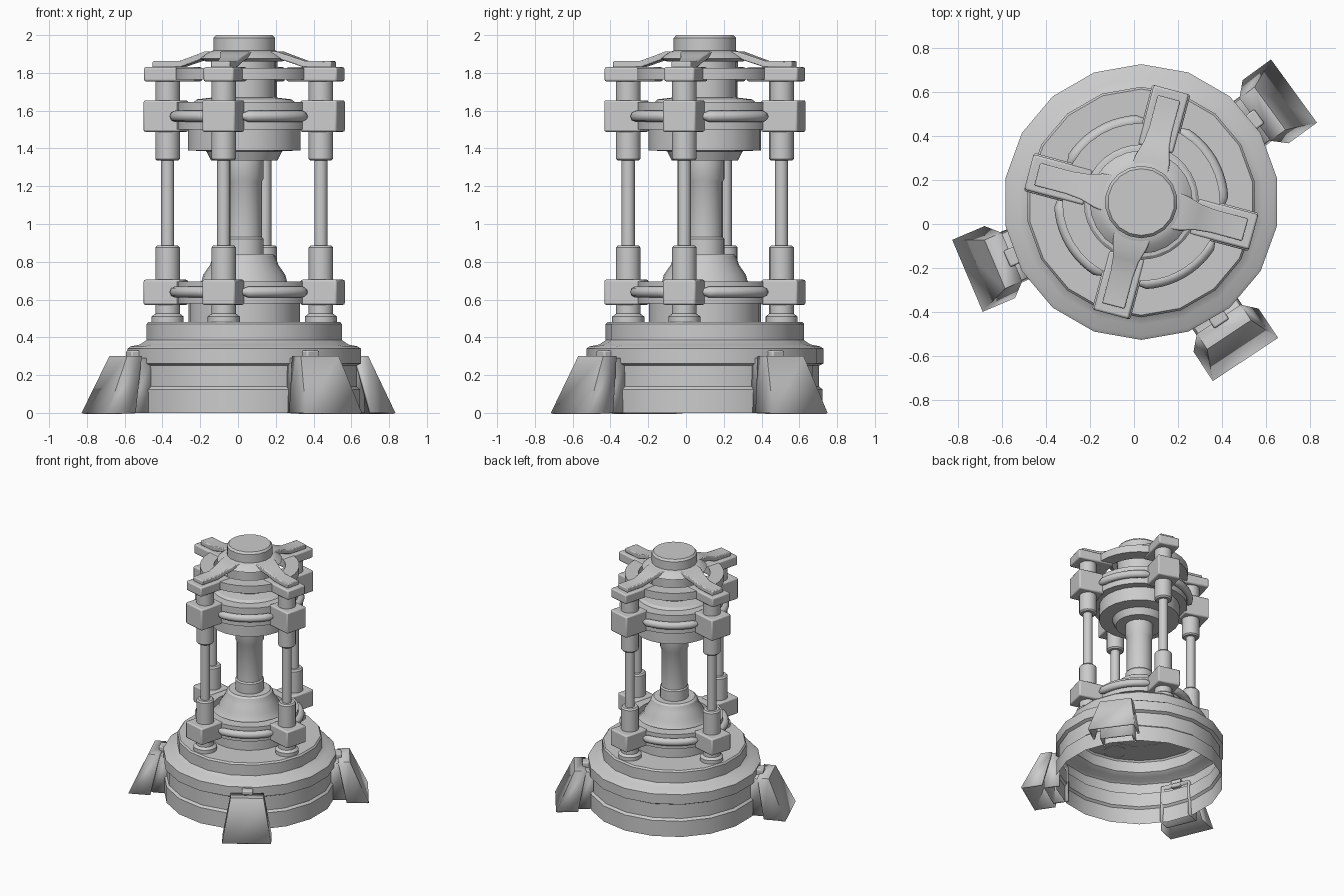
import bpy, bmesh
from math import sin, cos, pi, radians
from mathutils import Matrix, Vector

if "Cube" in bpy.data.objects:
    bpy.data.objects.remove(bpy.data.objects["Cube"], do_unlink=True)

AXIS = Vector((0.033, 0.1, 0))          # axis of the tower
ROD_ANGLES = [75, 165, 255, 345]
LEG_ANGLES = [36, 203, 303.5]
ROD_R = 0.42

grey = bpy.data.materials.new("plain grey")
grey.use_nodes = True
grey.diffuse_color = (0.6, 0.6, 0.6, 1)
grey.node_tree.nodes["Principled BSDF"].inputs["Base Color"].default_value = (0.6, 0.6, 0.6, 1)


def finish(ob, bevel=0):
    ob.data.materials.append(grey)
    bpy.context.view_layer.objects.active = ob
    for o in bpy.context.selected_objects:
        o.select_set(False)
    ob.select_set(True)
    if ob.type == 'MESH':
        bpy.ops.object.shade_smooth_by_angle(angle=radians(32))
    if bevel:
        mod = ob.modifiers.new("soft edges", 'BEVEL')
        mod.width, mod.segments = bevel, 2
    return ob


def from_bmesh(name, bm, angle=0, bevel=0):
    me = bpy.data.meshes.new(name)
    bm.to_mesh(me)
    bm.free()
    ob = bpy.data.objects.new(name, me)
    bpy.context.collection.objects.link(ob)
    ob.location = AXIS
    ob.rotation_euler.z = radians(angle)
    return finish(ob, bevel)


def lathe(name, profile, at=(0, 0), sides=18, closed=False):
    """Revolve (radius, z) points listed from bottom to top on the outside."""
    bm = bmesh.new()
    rows = [[bm.verts.new((at[0] + r * cos(pi / 2 + 2 * pi * i / sides),
                           at[1] + r * sin(pi / 2 + 2 * pi * i / sides), z))
             for i in range(sides)] for r, z in profile]
    pairs = list(zip(rows, rows[1:] + (rows[:1] if closed else [])))
    for a, b in pairs[:len(rows) if closed else len(rows) - 1]:
        for i in range(sides):
            j = (i + 1) % sides
            bm.faces.new((a[i], a[j], b[j], b[i]))
    bmesh.ops.remove_doubles(bm, verts=bm.verts, dist=1e-5)
    return from_bmesh(name, bm)


def box(name, r0, r1, half, z0, z1, angle, bevel=0.01):
    bm = bmesh.new()
    m = Matrix.Translation(((r0 + r1) / 2, 0, (z0 + z1) / 2)) @ Matrix.Diagonal((r1 - r0, half * 2, z1 - z0, 1))
    bmesh.ops.create_cube(bm, size=1, matrix=m)
    return from_bmesh(name, bm, angle, bevel)


def ring(name, inner, outer, z0, z1):
    return lathe(name, [(inner, z0), (outer, z0), (outer, z1), (inner, z1)], sides=36, closed=True)


# Hollow stepped base, open underneath
lathe("base", [(0.622, 0), (0.622, 0.125), (0.605, 0.14), (0.605, 0.25), (0.628, 0.262),
               (0.628, 0.34), (0.61, 0.352), (0.56, 0.362), (0.525, 0.385),
               (0.525, 0.47), (0.515, 0.482), (0, 0.482)])

# Central body: lower bell, column, upper drum and neck
lathe("lower_bell", [(0.296, 0.48), (0.296, 0.62), (0.26, 0.66), (0.225, 0.7), (0.218, 0.73),
                     (0.18, 0.785), (0.165, 0.83), (0.15, 0.842), (0, 0.842)], sides=24)
lathe("column", [(0.104, 0.84), (0.104, 0.92), (0.095, 0.93), (0.095, 1.225),
                 (0.104, 1.24), (0.104, 1.34)])
lathe("upper_drum", [(0, 1.335), (0.175, 1.335), (0.2, 1.385), (0.298, 1.39), (0.298, 1.62),
                     (0.25, 1.66), (0.165, 1.67), (0.165, 1.88)], sides=24)
lathe("top_cap", [(0, 1.86), (0.165, 1.86), (0.165, 1.985), (0.152, 2.0), (0, 2.0)])

# Clamp rings around the body
ring("lower_clamp_ring", 0.27, 0.355, 0.58, 0.695)
ring("upper_clamp_ring", 0.27, 0.355, 1.5, 1.645)
ring("top_ring", 0.26, 0.36, 1.765, 1.825)


def arc_bar(name, z, start):
    """Rounded bar bowed between two neighbouring clamps."""
    cu = bpy.data.curves.new(name, 'CURVE')
    cu.dimensions = '3D'
    cu.bevel_depth, cu.bevel_resolution, cu.use_fill_caps = 0.03, 2, True
    sp = cu.splines.new('POLY')
    n = 13
    sp.points.add(n - 1)
    for i, p in enumerate(sp.points):
        a = radians(start + 13 + 64 * i / (n - 1))
        p.co = (0.367 * cos(a), 0.367 * sin(a), z, 1)
        p.radius = 0.5 if i in (0, n - 1) else 1
    ob = bpy.data.objects.new(name, cu)
    bpy.context.collection.objects.link(ob)
    ob.location = AXIS
    finish(ob)


# Four rods with sleeves, clamps and bars
for k, ang in enumerate(ROD_ANGLES, 1):
    a = radians(ang)
    at = (ROD_R * cos(a), ROD_R * sin(a))
    lathe(f"rod_{k}", [(0.085, 0.48), (0.085, 0.51), (0.065, 0.525), (0.065, 0.875), (0.055, 0.886),
                       (0.035, 0.886), (0.035, 1.335), (0.055, 1.335), (0.065, 1.345),
                       (0.065, 1.77)], at, 16)
    box(f"lower_clamp_{k}", 0.33, 0.53, 0.09, 0.572, 0.705, ang)
    box(f"upper_clamp_{k}", 0.33, 0.53, 0.09, 1.488, 1.655, ang)
    box(f"top_plate_{k}", 0.25, 0.53, 0.083, 1.755, 1.83, ang)
    arc_bar(f"lower_bar_{k}", 0.64, ang)
    arc_bar(f"upper_bar_{k}", 1.57, ang)

# Bent straps spreading from a sloped hub
lathe("strap_hub", [(0.2, 1.86), (0.235, 1.875), (0.2, 1.905), (0.165, 1.918), (0, 1.918)], sides=24)
STRAP = [(0.1, 1.915, 0.09), (0.2, 1.912, 0.08), (0.27, 1.888, 0.06), (0.34, 1.864, 0.053), (0.49, 1.862, 0.053)]
for k, ang in enumerate(ROD_ANGLES, 1):
    bm = bmesh.new()
    rows = [[bm.verts.new(c) for c in ((r, -w, z - 0.035), (r, w, z - 0.035), (r, w, z), (r, -w, z))]
            for r, z, w in STRAP]
    for p, q in zip(rows, rows[1:]):
        for i in range(4):
            j = (i + 1) % 4
            bm.faces.new((p[i], p[j], q[j], q[i]))
    bm.faces.new(rows[0])
    bm.faces.new(rows[-1])
    bmesh.ops.recalc_face_normals(bm, faces=bm.faces)
    from_bmesh(f"strap_{k}", bm, ang, 0.006)


def shell(name, top, bottom, angle):
    """Tapered box (r0, r1, half width, z) without floor or inner wall."""
    bm = bmesh.new()
    t, b = [[bm.verts.new(c) for c in ((r0, -w, z), (r1, -w, z), (r1, w, z), (r0, w, z))]
            for r0, r1, w, z in (top, bottom)]
    bm.faces.new(t)
    for i in range(3):
        bm.faces.new((b[i], b[i + 1], t[i + 1], t[i]))
    ob = from_bmesh(name, bm, angle)
    mod = ob.modifiers.new("wall", 'SOLIDIFY')
    mod.thickness, mod.offset = 0.015, -1


# Three flared hollow feet
for k, ang in enumerate(LEG_ANGLES, 1):
    shell(f"foot_neck_{k}", (0.58, 0.69, 0.115, 0.29), (0.58, 0.7, 0.125, 0), ang)
    shell(f"foot_flare_{k}", (0.64, 0.725, 0.12, 0.3), (0.7, 0.86, 0.178, 0), ang)
    box(f"foot_latch_{k}", 0.59, 0.665, 0.04, 0.27, 0.33, ang, 0.008)
